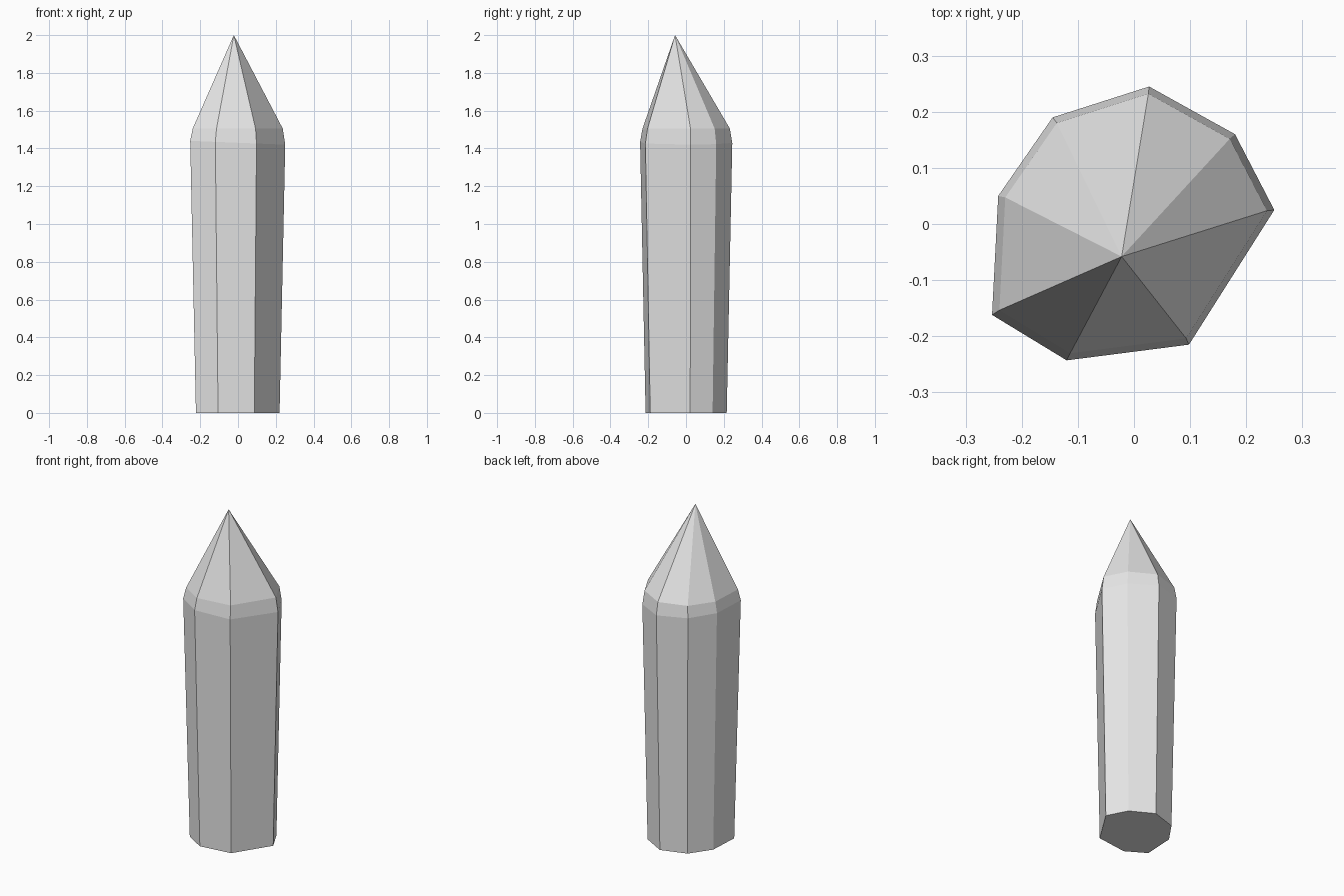
import bpy
import bmesh

cube = bpy.data.objects.get("Cube")
if cube:
    bpy.data.objects.remove(cube, do_unlink=True)

# One plain stone colour
stone = bpy.data.materials.new("pale grey stone")
stone.use_nodes = True
colour = (0.8, 0.8, 0.8, 1)
stone.diffuse_color = colour
stone.node_tree.nodes["Principled BSDF"].inputs["Base Color"].default_value = colour

# Irregular eight-sided cross-section at the widest level
outline = [(0.25, 0.025), (0.18, 0.16), (0.027, 0.245), (-0.145, 0.19),
           (-0.242, 0.05), (-0.253, -0.162), (-0.12, -0.243), (0.098, -0.215)]
apex = (-0.022, -0.058, 2)

bm = bmesh.new()


def add_ring(scale, height, tilt=0):
    """Outline scaled about the axis, optionally sloping along x."""
    return [bm.verts.new((x * scale, y * scale, height + tilt * x)) for x, y in outline]


def bridge(lower, upper):
    for i in range(len(lower)):
        j = (i + 1) % len(lower)
        bm.faces.new((lower[i], lower[j], upper[j], upper[i]))


# Tapered shaft, then a narrow bevelled shoulder
base = add_ring(0.88, 0)
rim = add_ring(1, 1.43, -0.04)
shoulder = add_ring(0.948, 1.505)
bridge(base, rim)
bridge(rim, shoulder)
bm.faces.new(base[::-1])

# Off-centre point
tip = bm.verts.new(apex)
for i, v in enumerate(shoulder):
    bm.faces.new((v, shoulder[(i + 1) % len(shoulder)], tip))

bmesh.ops.recalc_face_normals(bm, faces=bm.faces)
mesh = bpy.data.meshes.new("crystal_shard")
bm.to_mesh(mesh)
bm.free()
mesh.materials.append(stone)
shard = bpy.data.objects.new("crystal_shard", mesh)
bpy.context.collection.objects.link(shard)
